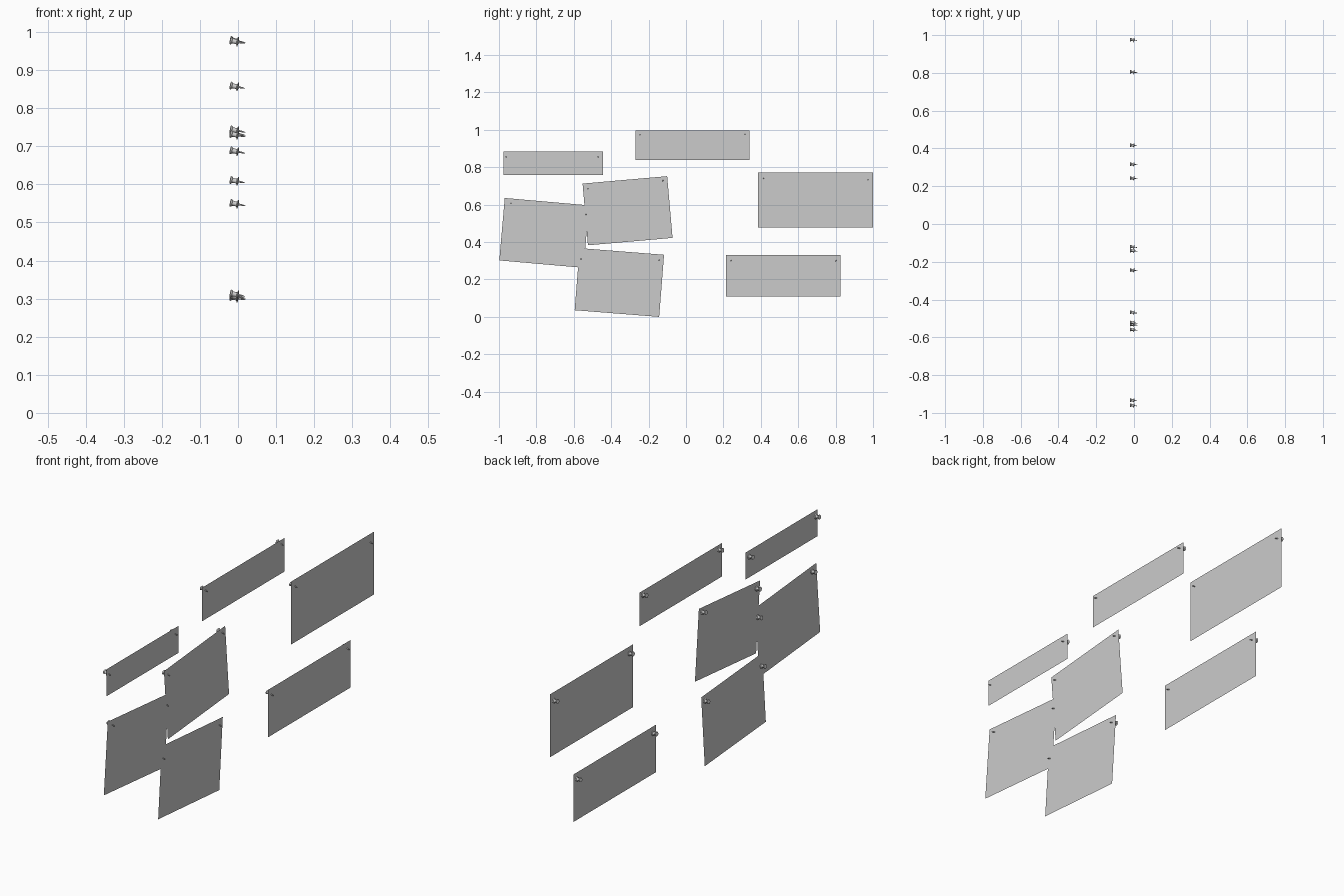
import bpy, bmesh, math
from mathutils import Vector

if "Cube" in bpy.data.objects:
    bpy.data.objects.remove(bpy.data.objects["Cube"])

PAPER_X = 0.004


def link(name, mesh):
    ob = bpy.data.objects.new(name, mesh)
    bpy.context.collection.objects.link(ob)
    return ob


def paper(name, corner, width, height, angle, x):
    """Thin sheet from its top left corner (y, z), turned in the wall plane."""
    a = math.radians(angle)
    across = Vector((0, math.cos(a), math.sin(a))) * width
    down = Vector((0, math.sin(a), -math.cos(a))) * height
    p = Vector((x, corner[0], corner[1]))
    bm = bmesh.new()
    bm.faces.new([bm.verts.new(v) for v in (p, p + across, p + across + down, p + down)])
    me = bpy.data.meshes.new(name)
    bm.to_mesh(me)
    bm.free()
    return link(name, me)


def pin_mesh():
    """Push pin turned about z: head, waist, collar, needle (tip at +z)."""
    profile = [(0, -0.025), (0.009, -0.025), (0.0105, -0.0235), (0.0095, -0.021),
               (0.007, -0.019), (0.006, -0.010), (0.0075, -0.007), (0.0115, -0.0055),
               (0.0115, -0.004), (0.004, -0.0025), (0.0025, -0.001), (0.0018, 0.010), (0, 0.016)]
    bm = bmesh.new()
    vs = [bm.verts.new((r, 0, z)) for r, z in profile]
    es = [bm.edges.new(p) for p in zip(vs, vs[1:])]
    bmesh.ops.spin(bm, geom=vs + es, cent=(0, 0, 0), axis=(0, 0, 1),
                   angle=math.tau, steps=16, use_duplicate=False)
    bmesh.ops.remove_doubles(bm, verts=bm.verts, dist=1e-5)
    bmesh.ops.recalc_face_normals(bm, faces=bm.faces)
    me = bpy.data.meshes.new("push_pin")
    bm.to_mesh(me)
    bm.free()
    me.shade_smooth()
    me.set_sharp_from_angle(angle=math.radians(40))
    return me


# Sheets: name, top left corner, width, height, angle, x, pin positions
sheets = [
    ("upper_left_strip", (-0.977, 0.883), 0.532, 0.126, 0, 0.004, [(-0.962, 0.855), (-0.470, 0.855)]),
    ("top_strip", (-0.271, 0.995), 0.61, 0.157, 0, 0.004, [(-0.246, 0.973), (0.315, 0.975)]),
    ("large_right_sheet", (0.385, 0.772), 0.614, 0.294, 0, 0.004, [(0.415, 0.740), (0.973, 0.732)]),
    ("lower_right_sheet", (0.215, 0.331), 0.612, 0.222, 0, 0.004, [(0.241, 0.300), (0.803, 0.300)]),
    ("tilted_sheet_upper", (-0.553, 0.712), 0.454, 0.331, 5, 0.004, [(-0.524, 0.685), (-0.123, 0.728)]),
    ("tilted_sheet_left", (-0.969, 0.635), 0.452, 0.335, -5, 0.0045, [(-0.935, 0.607), (-0.534, 0.547)]),
    ("tilted_sheet_lower", (-0.569, 0.367), 0.453, 0.333, -4.5, 0.0035, [(-0.561, 0.309), (-0.143, 0.304)]),
]

pin = pin_mesh()
lean = Vector((1, -0.12, -0.2)).to_track_quat('Z', 'Y')
for name, corner, w, h, angle, x, pins in sheets:
    paper(name, corner, w, h, angle, x)
    for i, (y, z) in enumerate(pins):
        ob = link(f"{name}_pin_{i + 1}", pin)
        ob.location = (PAPER_X, y, z)
        ob.rotation_mode = 'QUATERNION'
        ob.rotation_quaternion = lean
